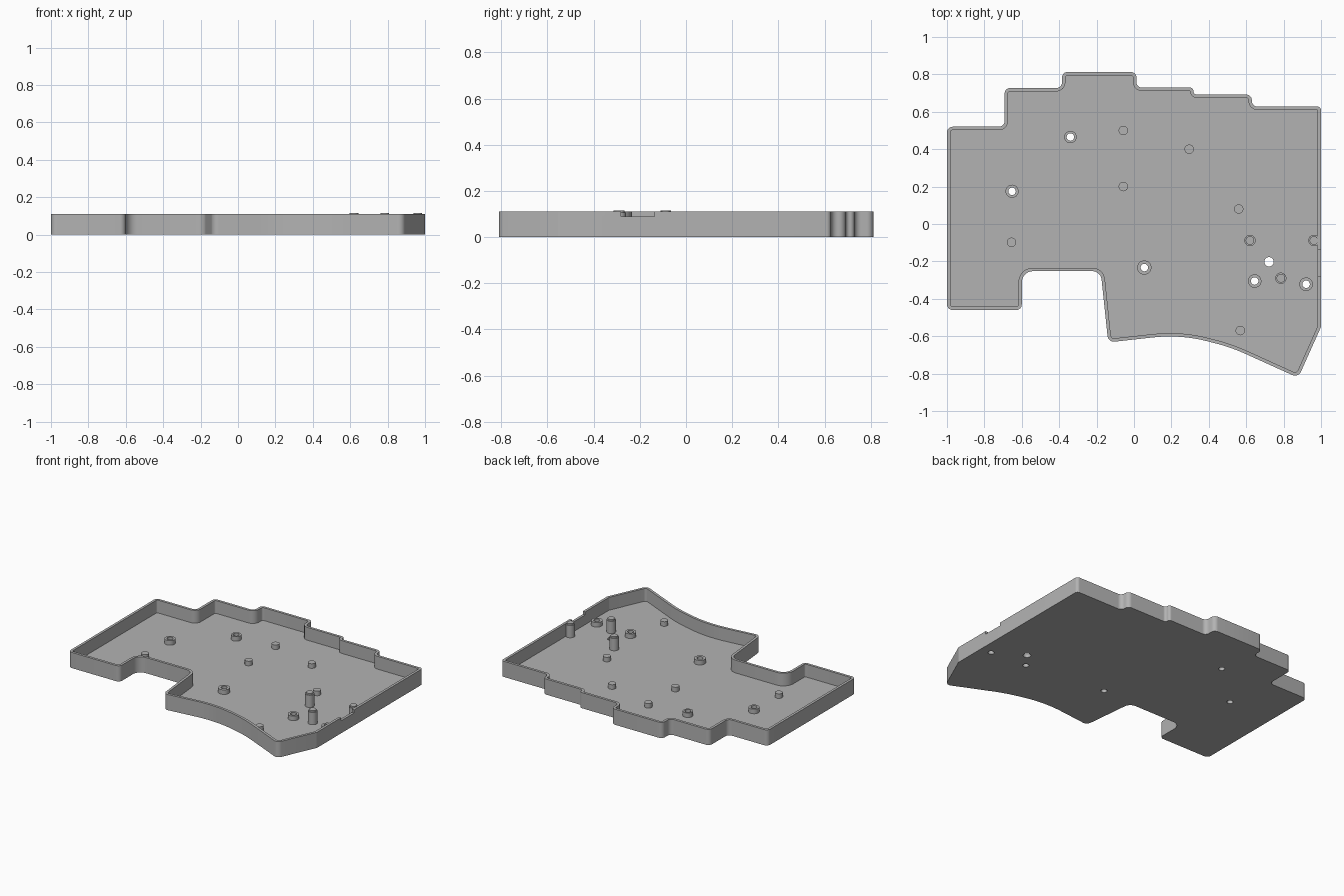
import bpy, bmesh, math
from mathutils import Vector

if "Cube" in bpy.data.objects:
    bpy.data.objects.remove(bpy.data.objects["Cube"])

HEIGHT, FLOOR, WALL = 0.11, 0.02, 0.018

grey = bpy.data.materials.new("plain grey")
grey.use_nodes = True
colour = (0.45, 0.45, 0.45, 1)
grey.diffuse_color = colour
grey.node_tree.nodes["Principled BSDF"].inputs["Base Color"].default_value = colour


def finish(name, bm):
    bmesh.ops.recalc_face_normals(bm, faces=bm.faces)
    mesh = bpy.data.meshes.new(name)
    bm.to_mesh(mesh)
    bm.free()
    mesh.materials.append(grey)
    obj = bpy.data.objects.new(name, mesh)
    bpy.context.collection.objects.link(obj)
    return obj


def smooth(obj):
    bpy.ops.object.select_all(action="DESELECT")
    obj.select_set(True)
    bpy.context.view_layer.objects.active = obj
    bpy.ops.object.shade_smooth_by_angle(angle=math.radians(30))


def rounded(corners, steps=8):
    """Closed outline with an arc of the given radius at each corner."""
    pts = []
    for i, (x, y, r) in enumerate(corners):
        p = Vector((x, y))
        a = (Vector(corners[i - 1][:2]) - p).normalized()
        b = (Vector(corners[(i + 1) % len(corners)][:2]) - p).normalized()
        half = a.angle(b) / 2
        centre = p + (a + b).normalized() * (r / math.sin(half))
        start = p + a * (r / math.tan(half)) - centre
        end = p + b * (r / math.tan(half)) - centre
        sweep = math.pi - 2 * half
        for k in range(steps + 1):
            t = k / steps
            pts.append(centre + (start * math.sin((1 - t) * sweep)
                                 + end * math.sin(t * sweep)) / math.sin(sweep))
    return pts


def inset(pts, d):
    """Mitred inward offset of a counter-clockwise outline."""
    out = []
    for i, p in enumerate(pts):
        a = (p - pts[i - 1]).normalized()
        b = (pts[(i + 1) % len(pts)] - p).normalized()
        n1, n2 = Vector((-a.y, a.x)), Vector((-b.y, b.x))
        out.append(p + (n1 + n2) * (d / (1 + n1.dot(n2))))
    return out


def lathe(name, x, y, profile, sides=32):
    """Turn a (radius, height) profile round a vertical axis; closed if a tube."""
    bm = bmesh.new()
    rings = [[bm.verts.new((x + r * math.cos(math.tau * k / sides),
                            y + r * math.sin(math.tau * k / sides), z))
              for k in range(sides)] for r, z in profile]
    for lo, hi in zip(rings, rings[1:]):
        for k in range(sides):
            j = (k + 1) % sides
            bm.faces.new((lo[k], lo[j], hi[j], hi[k]))
    if profile[0] != profile[-1]:
        bm.faces.new(rings[0])
        bm.faces.new(rings[-1])
    else:
        bmesh.ops.remove_doubles(bm, verts=bm.verts, dist=1e-5)
    return finish(name, bm)


# Tray outline: x, y, corner radius, counter-clockwise
outline = rounded([
    (-1, -0.46, 0.03), (-0.6, -0.46, 0.03), (-0.6, -0.252, 0.06),
    (-0.178, -0.252, 0.05), (-0.138, -0.633, 0.035), (0.25, -0.59, 0.8),
    (0.52, -0.66, 1.0), (0.878, -0.822, 0.035), (1, -0.55, 0.03),
    (1, 0.628, 0.02), (0.63, 0.628, 0.03), (0.63, 0.692, 0.03),
    (0.318, 0.692, 0.018), (0.318, 0.729, 0.018), (0.013, 0.729, 0.03),
    (0.013, 0.813, 0.03), (-0.385, 0.813, 0.03), (-0.385, 0.727, 0.03),
    (-0.692, 0.727, 0.03), (-0.692, 0.52, 0.03), (-1, 0.52, 0.03)])
inner = inset(outline, WALL)

# Tray: floor plate with a raised rim wall
bm = bmesh.new()
loops = [[bm.verts.new((p.x, p.y, z)) for p in pts] for pts, z in
         ((outline, 0), (outline, HEIGHT), (inner, HEIGHT), (inner, FLOOR))]
n = len(outline)
for lo, hi in zip(loops, loops[1:]):
    for k in range(n):
        j = (k + 1) % n
        bm.faces.new((lo[k], lo[j], hi[j], hi[k]))
bm.faces.new(loops[0])
bm.faces.new(loops[-1])
tray = finish("tray", bm)

# Cut the screw holes and the port notch in the right wall
standoffs = [(-0.34, 0.465, 0.033), (-0.652, 0.175, 0.035), (0.055, -0.233, 0.038),
             (0.645, -0.305, 0.036), (0.92, -0.322, 0.036)]
HOLE = 0.02
cutters = [lathe("hole_cutter", x, y, [(HOLE, -0.1), (HOLE, 0.05)])
           for x, y, r in standoffs]
cutters.append(lathe("hole_cutter", 0.722, -0.202, [(0.025, -0.1), (0.025, 0.05)]))
bm = bmesh.new()
bmesh.ops.create_cube(bm, size=1)
bmesh.ops.scale(bm, vec=(0.06, 0.145, 0.06), verts=bm.verts)
bmesh.ops.translate(bm, vec=(1, -0.208, 0.118), verts=bm.verts)
cutters.append(finish("notch_cutter", bm))

bpy.context.view_layer.objects.active = tray
for cutter in cutters:
    cutter.hide_render = True
    mod = tray.modifiers.new("cut", "BOOLEAN")
    mod.operation, mod.solver, mod.object = "DIFFERENCE", "EXACT", cutter
    bpy.ops.object.modifier_apply(modifier=mod.name)
    bpy.data.objects.remove(cutter)
smooth(tray)

# Hollow screw standoffs
for x, y, r in standoffs:
    smooth(lathe("screw_standoff", x, y, [
        (HOLE, FLOOR), (r, FLOOR), (r, 0.052), (HOLE, 0.052), (HOLE, FLOOR)]))

# Short support pegs
for x, y in [(-0.057, 0.5), (-0.057, 0.2), (0.295, 0.4), (0.56, 0.08),
             (-0.655, -0.098), (0.568, -0.57)]:
    smooth(lathe("support_peg", x, y, [(0.025, FLOOR - 0.005), (0.025, 0.052)]))

# Tall posts with a narrower locating tip
for x, y in [(0.62, -0.088), (0.785, -0.29), (0.962, -0.088)]:
    smooth(lathe("tall_post", x, y, [
        (0.03, FLOOR - 0.005), (0.03, 0.106), (0.023, 0.106), (0.023, 0.116)]))
